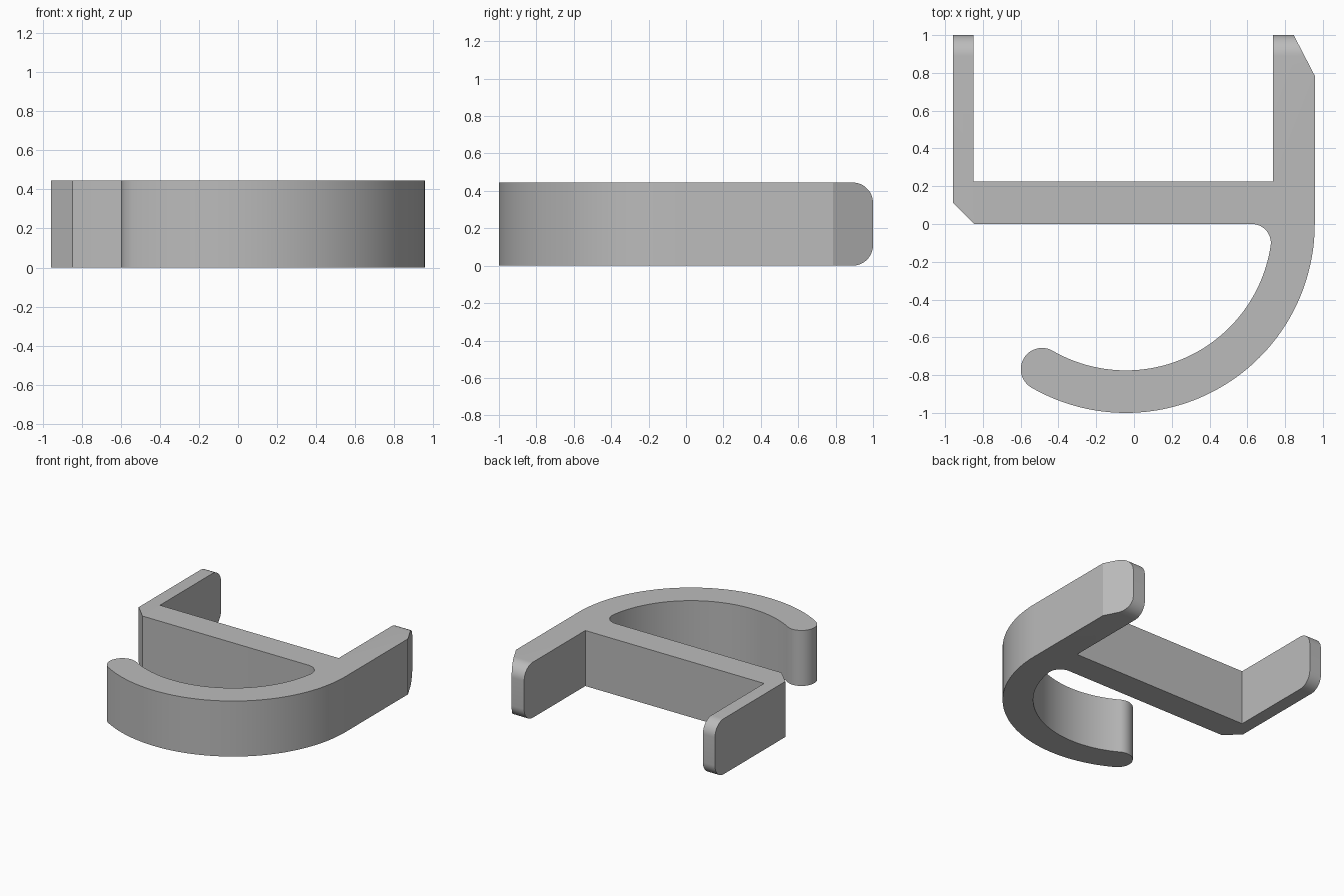
import bpy, bmesh
from math import sin, cos, radians
from mathutils import Vector

cube = bpy.data.objects.get("Cube")
if cube:
    bpy.data.objects.remove(cube, do_unlink=True)

HEIGHT = 0.445
HALF = 0.957          # half of the overall width
CX = HALF - 1.0       # centre of the hook arcs (y = 0)
OUTER, INNER = 1.0, 0.775
EXTRA = 0.1           # overshoot trimmed by the rounded envelope

grey = bpy.data.materials.new("plain_grey")
grey.use_nodes = True
colour = (0.5, 0.5, 0.5, 1)
grey.diffuse_color = colour
grey.node_tree.nodes["Principled BSDF"].inputs["Base Color"].default_value = colour


def arc(cx, cy, r, start, end, steps):
    angles = [radians(start + (end - start) * i / steps) for i in range(steps + 1)]
    return [(cx + r * cos(a), cy + r * sin(a)) for a in angles]


def prism(name, points, offset):
    """Extrude a closed loop of 3D points along an offset."""
    bm = bmesh.new()
    face = bm.faces.new([bm.verts.new(p) for p in points])
    moved = bmesh.ops.extrude_face_region(bm, geom=[face])["geom"]
    bmesh.ops.translate(bm, vec=Vector(offset),
                        verts=[v for v in moved if isinstance(v, bmesh.types.BMVert)])
    bmesh.ops.recalc_face_normals(bm, faces=bm.faces)
    mesh = bpy.data.meshes.new(name)
    bm.to_mesh(mesh)
    bm.free()
    mesh.materials.append(grey)
    obj = bpy.data.objects.new(name, mesh)
    bpy.context.collection.objects.link(obj)
    return obj


# Plan outline: hook, rounded tip, filleted inner corner, bar and two arms
mid, tip = (OUTER + INNER) / 2, (OUTER - INNER) / 2
end = radians(240)
outline = arc(CX, 0, OUTER, 0, -120, 64)
outline += arc(CX + mid * cos(end), mid * sin(end), tip, 240, 60, 24)[1:]
outline += arc(CX, 0, INNER, -120, -8.5, 56)[1:]
outline += arc(CX + 0.6675, -0.1, 0.1, -8.5, 90, 14)[1:]
outline += [(-0.847, 0), (-HALF, 0.11), (-HALF, 1 + EXTRA), (-0.85, 1 + EXTRA),
            (-0.85, 0.225), (0.735, 0.225), (0.735, 1 + EXTRA),
            (0.794, 1 + EXTRA), (HALF, 0.785)]
hook = prism("hook_bracket", [(x, y, -EXTRA) for x, y in outline],
             (0, 0, HEIGHT + 2 * EXTRA))

# Side envelope that trims the height and rounds the arm ends
r = 0.11
side = [(-1.2, 0)] + arc(1 - r, r, r, -90, 0, 12)
side += arc(1 - r, HEIGHT - r, r, 0, 90, 12) + [(-1.2, HEIGHT)]
envelope = prism("rounding_envelope", [(-1.2, y, z) for y, z in side], (2.4, 0, 0))
envelope.hide_render = True

cut = hook.modifiers.new("round_arm_ends", "BOOLEAN")
cut.operation = "INTERSECT"
cut.solver = "EXACT"
cut.object = envelope

bpy.ops.object.select_all(action="DESELECT")
hook.select_set(True)
bpy.context.view_layer.objects.active = hook
bpy.ops.object.modifier_apply(modifier=cut.name)
bpy.data.objects.remove(envelope, do_unlink=True)
bpy.ops.object.shade_smooth_by_angle(angle=radians(20))
